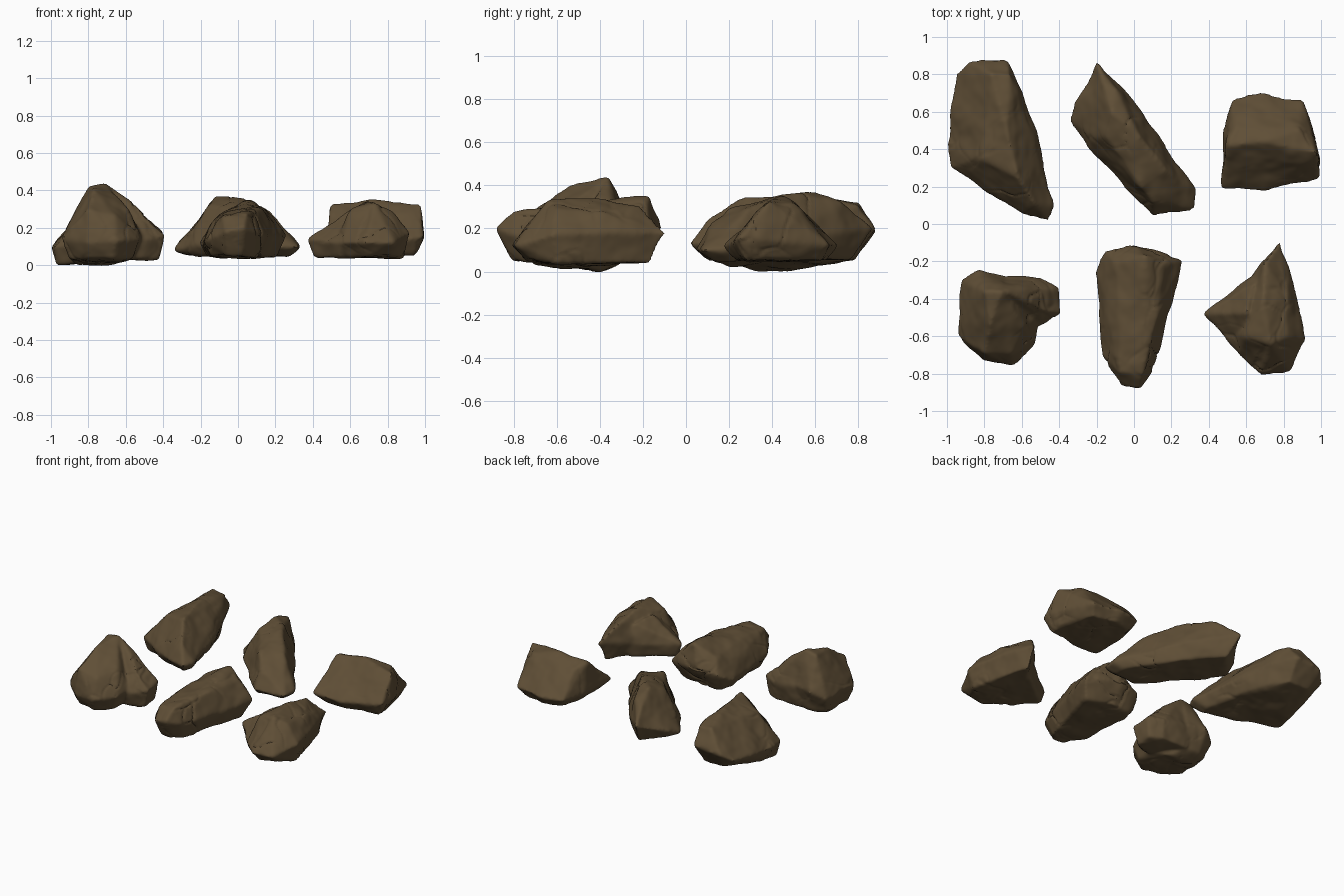
import bpy
import bmesh
from mathutils import Vector, noise

cube = bpy.data.objects.get("Cube")
if cube:
    bpy.data.objects.remove(cube, do_unlink=True)

# Single earthy stone colour
stone = bpy.data.materials.new("brown stone")
stone.use_nodes = True
stone_colour = (0.115, 0.077, 0.037, 1)
stone.diffuse_color = stone_colour
stone.node_tree.nodes["Principled BSDF"].inputs["Base Color"].default_value = stone_colour
stone.node_tree.nodes["Principled BSDF"].inputs["Roughness"].default_value = 0.9


def add_lump(bm, girdle, crest, floor, taper=0.8):
    """Convex lump: widest points, crest or foot points, tapered underside."""
    girdle = [Vector(p) for p in girdle]
    centre = sum(girdle, Vector()) / len(girdle)
    under = [centre.lerp(p, taper) for p in girdle]
    for p in under:
        p.z = floor + 0.03 * abs(noise.noise(p * 9))
    points = girdle + under + [Vector(p) for p in crest]
    verts = [bm.verts.new(p) for p in points]
    hull = bmesh.ops.convex_hull(bm, input=verts)
    spare = {e for e in hull["geom_interior"] + hull["geom_unused"]
             if isinstance(e, bmesh.types.BMVert)}
    bmesh.ops.delete(bm, geom=list(spare), context="VERTS")


def weather(obj):
    """Broad dents, a few shallow cracks and fine grain on the stone."""
    mesh = obj.data
    normals = [v.normal.copy() for v in mesh.vertices]
    for v, normal in zip(mesh.vertices, normals):
        p = v.co.copy()
        dents = noise.noise(p * 7) * 0.012
        near, _ = noise.voronoi(p * 4 + noise.noise_vector(p * 6) * 0.5)
        patch = max(0, noise.noise(p * 3 + Vector((5, 2, 8))))
        cracks = -0.016 * patch * max(0, 1 - (near[1] - near[0]) * 14)
        grain = noise.noise(p * 18) * 0.003
        v.co += normal * (dents + cracks + grain + 0.002)


def make_rock(name, floor, lumps):
    bm = bmesh.new()
    for girdle, crest in lumps:
        add_lump(bm, girdle, crest, floor)
    bmesh.ops.recalc_face_normals(bm, faces=bm.faces)
    mesh = bpy.data.meshes.new(name)
    bm.to_mesh(mesh)
    bm.free()
    obj = bpy.data.objects.new(name, mesh)
    bpy.context.collection.objects.link(obj)
    bpy.ops.object.select_all(action="DESELECT")
    bpy.context.view_layer.objects.active = obj
    obj.select_set(True)
    # Fuse the lumps into one skin and wear down the corners
    fuse = obj.modifiers.new("fuse", "REMESH")
    fuse.mode = "VOXEL"
    fuse.voxel_size = 0.011
    bpy.ops.object.modifier_apply(modifier=fuse.name)
    wear = obj.modifiers.new("wear", "SMOOTH")
    wear.factor = 0.5
    wear.iterations = 6
    bpy.ops.object.modifier_apply(modifier=wear.name)
    weather(obj)
    obj.data.materials.clear()
    obj.data.materials.append(stone)
    bpy.ops.object.shade_smooth_by_angle(angle=0.7)


# Long ridged boulder resting on a foot at its left edge
make_rock("back_left_rock", .05, [(
    [(-.88, .87, .18), (-.68, .87, .2), (-.59, .7, .2), (-.51, .45, .15),
     (-.43, .1, .13), (-.46, .02, .13), (-.6, .05, .13), (-.78, .17, .1),
     (-.98, .3, .1), (-1, .45, .1), (-.95, .8, .13)],
    [(-.76, .8, .32), (-.66, .8, .31), (-.68, .5, .36), (-.62, .25, .34),
     (-.53, .11, .25), (-.82, .35, .28), (-.97, .34, 0), (-.95, .42, 0)])])

# Long diagonal slab running down to a low tip
make_rock("back_middle_rock", .05, [(
    [(-.2, .87, .2), (-.34, .55, .08), (-.24, .41, .1), (.02, .15, .12),
     (.1, .04, .1), (.2, .06, .09), (.32, .08, .1), (.33, .18, .1),
     (.22, .28, .13), (.13, .48, .15), (-.02, .69, .18), (-.31, .65, .12)],
    [(-.17, .76, .29), (-.1, .72, .32), (-.12, .6, .37), (-.22, .46, .22),
     (-.15, .47, .32), (.02, .48, .36), (.17, .29, .29), (.04, .2, .29),
     (.1, .12, .23)])])

# Wedge with a crosswise ridge
make_rock("back_right_rock", .05, [(
    [(.47, .19, .12), (.7, .18, .12), (.99, .24, .15), (1, .35, .15),
     (.95, .5, .15), (.9, .66, .12), (.7, .7, .12), (.53, .67, .12),
     (.48, .5, .12)],
    [(.5, .42, .32), (.7, .44, .35), (.98, .38, .33), (.88, .5, .32),
     (.54, .52, .29)])])

# Peaked rock with a side shoulder
make_rock("front_left_rock", .03, [
    ([(-.92, -.3, .15), (-.83, -.25, .2), (-.7, -.27, .2), (-.52, -.5, .15),
      (-.52, -.65, .14), (-.65, -.76, .13), (-.8, -.73, .12),
      (-.94, -.6, .14), (-.94, -.53, .16)],
     [(-.8, -.36, .42), (-.71, -.36, .44), (-.77, -.54, .4),
      (-.8, -.69, .3), (-.66, -.69, .26), (-.59, -.55, .3),
      (-.85, -.4, 0), (-.65, -.4, 0)]),
    ([(-.75, -.28, .2), (-.5, -.28, .17), (-.4, -.34, .18),
      (-.39, -.48, .16), (-.5, -.54, .14), (-.75, -.55, .12)],
     [(-.7, -.36, .43), (-.59, -.4, .35), (-.5, -.46, .27)])])

# Smooth blunt loaf tapering to the front
make_rock("front_middle_rock", .04, [(
    [(-.2, -.25, .12), (-.16, -.14, .18), (0, -.11, .2), (.26, -.19, .16),
     (.2, -.42, .14), (.13, -.66, .15), (.1, -.8, .17), (.03, -.88, .2),
     (-.07, -.87, .18), (-.17, -.7, .13), (-.19, -.45, .1)],
    [(-.1, -.21, .27), (.06, -.17, .35), (.16, -.22, .29), (.12, -.5, .3),
     (-.07, -.6, .28), (-.15, -.4, .22), (-.08, -.79, .26),
     (.05, -.8, .28)])])

# Blocky rock with a low rear tip and a pointed side spur
make_rock("front_right_rock", .04, [
    ([(.78, -.09, .18), (.82, -.2, .18), (.87, -.4, .18), (.92, -.62, .17),
      (.83, -.79, .12), (.68, -.81, .12), (.56, -.7, .12), (.5, -.58, .1),
      (.57, -.36, .12), (.68, -.21, .18)],
     [(.7, -.21, .3), (.69, -.42, .34), (.73, -.64, .33), (.6, -.6, .29),
      (.82, -.6, .29), (.82, -.4, .28)]),
    ([(.37, -.48, .14), (.42, -.53, .12), (.55, -.68, .12), (.75, -.5, .15),
      (.68, -.24, .15), (.5, -.37, .14)],
     [(.6, -.48, .3), (.64, -.32, .28), (.46, -.48, .2)])])
